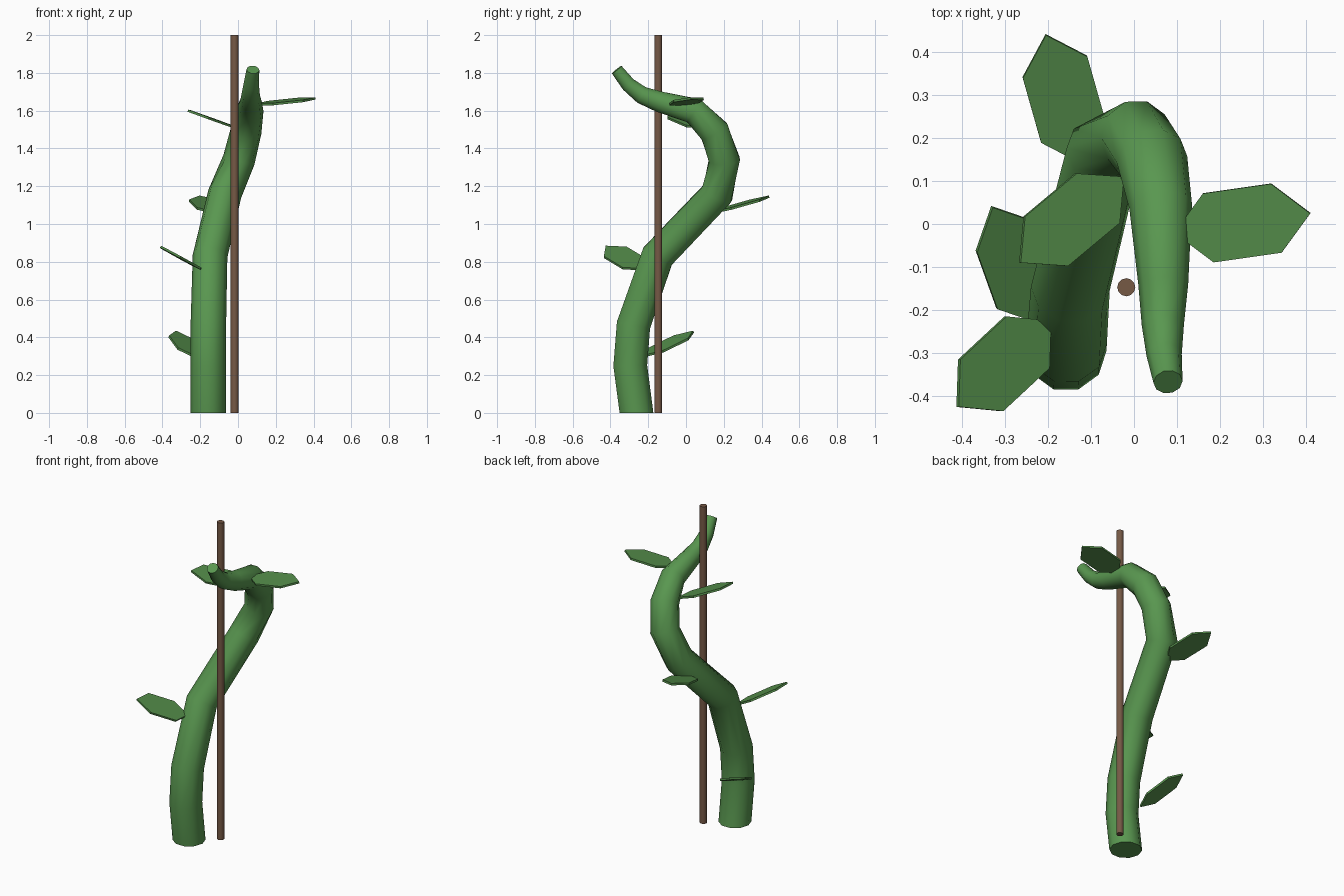
import bpy, bmesh, math
from mathutils import Vector

if "Cube" in bpy.data.objects:
    bpy.data.objects.remove(bpy.data.objects["Cube"])


def material(name, rgb):
    m = bpy.data.materials.new(name)
    m.diffuse_color = (*rgb, 1)
    m.use_nodes = True
    m.node_tree.nodes["Principled BSDF"].inputs["Base Color"].default_value = m.diffuse_color
    return m


STEM = material("stem_green", (0.10, 0.31, 0.08))
LEAF = material("leaf_green", (0.09, 0.27, 0.07))
WOOD = material("wood_brown", (0.18, 0.10, 0.06))


def finish(name, bm, mat):
    bmesh.ops.recalc_face_normals(bm, faces=bm.faces[:])
    me = bpy.data.meshes.new(name)
    bm.to_mesh(me)
    bm.free()
    me.materials.append(mat)
    ob = bpy.data.objects.new(name, me)
    bpy.context.collection.objects.link(ob)
    return ob


def smooth(ob, angle):
    bpy.ops.object.select_all(action='DESELECT')
    ob.select_set(True)
    bpy.context.view_layer.objects.active = ob
    bpy.ops.object.shade_smooth_by_angle(angle=math.radians(angle))


# Twisting stem: tapered ten-sided tube along (x, y, z, radius) points
path = [
    (-0.158, -0.262, 0.00, 0.094), (-0.158, -0.295, 0.25, 0.094),
    (-0.157, -0.278, 0.465, 0.094), (-0.148, -0.15, 0.83, 0.092),
    (-0.07, 0.165, 1.16, 0.090), (0.005, 0.203, 1.34, 0.086),
    (0.042, 0.15, 1.49, 0.083), (0.062, 0.04, 1.60, 0.073),
    (0.068, -0.14, 1.647, 0.058), (0.067, -0.235, 1.683, 0.049),
    (0.070, -0.305, 1.738, 0.041), (0.079, -0.367, 1.817, 0.034),
]
SIDES = 10
pts = [Vector(p[:3]) for p in path]
bm = bmesh.new()
rings = []
for i, p in enumerate(pts):
    before = (p - pts[max(i - 1, 0)]).normalized()
    after = (pts[min(i + 1, len(pts) - 1)] - p).normalized()
    t = (before + after).normalized() if i else Vector((0, 0, 1))
    u = Vector((1, 0, 0))
    u = (u - t * u.dot(t)).normalized()
    v = t.cross(u)
    ring = []
    for k in range(SIDES):
        a = 2 * math.pi * k / SIDES
        ring.append(bm.verts.new(p + (u * math.cos(a) + v * math.sin(a)) * path[i][3]))
    rings.append(ring)
for a, b in zip(rings, rings[1:]):
    for k in range(SIDES):
        n = (k + 1) % SIDES
        bm.faces.new((a[k], a[n], b[n], b[k]))
bm.faces.new(rings[0][::-1])
bm.faces.new(rings[-1])
smooth(finish("vine_stem", bm, STEM), 50)


# Leaves: thin stretched hexagons from base to tip, with an across vector
def leaf(name, base, tip, across, thick=0.012):
    base, tip, across = Vector(base), Vector(tip), Vector(across)
    centre, half = (base + tip) / 2, (tip - base) / 2
    normal = half.cross(across).normalized() * thick / 2
    bm = bmesh.new()
    layers = []
    for s in (-1, 1):
        layers.append([bm.verts.new(centre + half * math.cos(k * math.pi / 3)
                       + across * (math.sin(k * math.pi / 3) / math.sqrt(3)) + normal * s)
                       for k in range(6)])
    low, high = layers
    bm.faces.new(low[::-1])
    bm.faces.new(high)
    for k in range(6):
        n = (k + 1) % 6
        bm.faces.new((low[k], low[n], high[n], high[k]))
    finish(name, bm, LEAF)


leaf("leaf_low_back", (-0.235, -0.225, 0.30), (-0.33, 0.04, 0.43), (0.12, 0.075, -0.015))
leaf("leaf_low_front", (-0.195, -0.225, 0.76), (-0.41, -0.425, 0.88), (0.10, -0.12, -0.05))
leaf("leaf_mid_back", (-0.12, 0.14, 1.06), (-0.205, 0.44, 1.145), (0.15, 0.05, 0.0))
leaf("leaf_high_left", (-0.025, 0.11, 1.515), (-0.265, -0.09, 1.60), (0.10, -0.115, -0.038))
leaf("leaf_high_right", (0.094, -0.02, 1.632), (0.41, 0.025, 1.665), (-0.025, 0.16, 0.012))

# Support pole
bm = bmesh.new()
bmesh.ops.create_cone(bm, cap_ends=True, segments=12, radius1=0.021, radius2=0.021, depth=2)
bmesh.ops.translate(bm, verts=bm.verts[:], vec=(-0.018, -0.147, 1))
smooth(finish("support_pole", bm, WOOD), 40)
